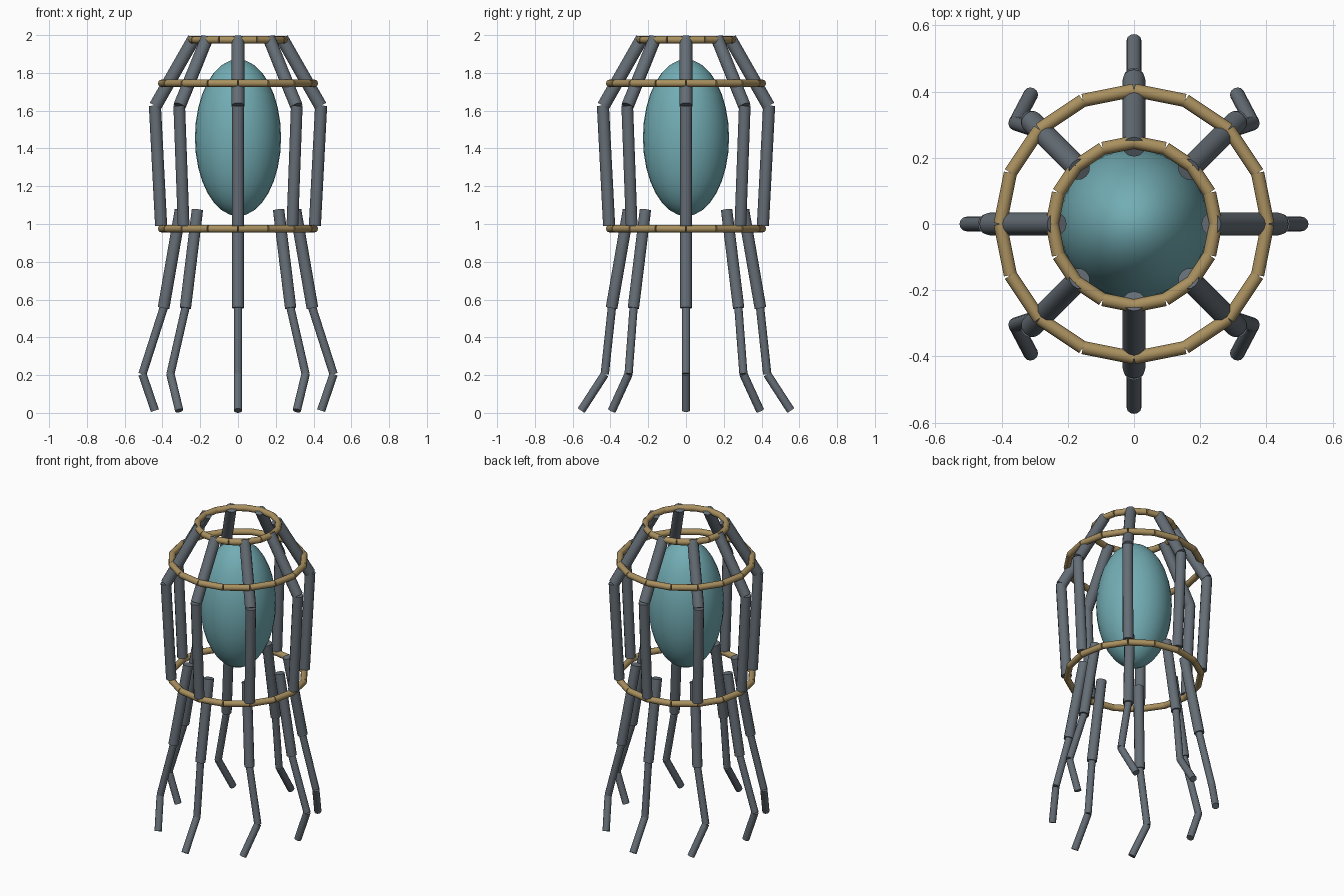
import bpy, math
from mathutils import Vector

if "Cube" in bpy.data.objects:
    bpy.data.objects.remove(bpy.data.objects["Cube"])


def material(name, rgb):
    m = bpy.data.materials.new(name)
    m.diffuse_color = (*rgb, 1)
    m.use_nodes = True
    m.node_tree.nodes["Principled BSDF"].inputs["Base Color"].default_value = m.diffuse_color
    return m


GREY = material("slate grey", (0.13, 0.155, 0.18))
GOLD = material("dull brass", (0.40, 0.28, 0.115))
TEAL = material("teal", (0.17, 0.42, 0.46))


def finish(ob, name, mat):
    ob.name = name
    ob.data.materials.append(mat)
    bpy.ops.object.shade_smooth_by_angle(angle=math.radians(40))
    return ob


def rod(name, a, b, radius, mat, sides=12):
    """Straight capped cylinder from point a to point b."""
    a, b = Vector(a), Vector(b)
    d = b - a
    bpy.ops.mesh.primitive_cylinder_add(vertices=sides, radius=radius, depth=d.length,
                                        location=(a + b) / 2)
    ob = bpy.context.object
    ob.rotation_euler = d.to_track_quat('Z', 'Y').to_euler()
    return finish(ob, name, mat)


def hoop(name, radius, z, tube=0.02, count=16):
    """Ring made of separate straight bars."""
    pts = [(radius * math.cos(2 * math.pi * i / count),
            radius * math.sin(2 * math.pi * i / count), z) for i in range(count)]
    for i in range(count):
        rod(f"{name}_bar_{i + 1}", pts[i], pts[(i + 1) % count], tube, GOLD)


# Egg-shaped core
bpy.ops.mesh.primitive_uv_sphere_add(segments=32, ring_count=16, radius=1,
                                     location=(0, 0, 1.457))
core = bpy.context.object
core.scale = (0.228, 0.228, 0.415)
finish(core, "core", TEAL)

# Brass hoops
hoop("top_hoop", 0.247, 1.975)
hoop("shoulder_hoop", 0.404, 1.745)
hoop("waist_hoop", 0.404, 0.975)

# Eight ribs and legs: (part, (rx, ry, z) start, (rx, ry, z) end, thickness)
PARTS = [
    ("upper_rib", (0.233, 0.233, 1.982), (0.437, 0.437, 1.625), 0.034),
    ("side_rib", (0.440, 0.440, 1.627), (0.407, 0.407, 0.990), 0.032),
    ("thigh", (0.304, 0.304, 1.075), (0.394, 0.394, 0.555), 0.031),
    ("shin", (0.392, 0.392, 0.560), (0.506, 0.430, 0.205), 0.022),
    ("foot", (0.506, 0.430, 0.205), (0.440, 0.555, 0.012), 0.022),
]
for i in range(8):
    c, s = math.cos(i * math.pi / 4), math.sin(i * math.pi / 4)
    for name, p, q, r in PARTS:
        rod(f"{name}_{i + 1}", (p[0] * c, p[1] * s, p[2]),
            (q[0] * c, q[1] * s, q[2]), r, GREY)
